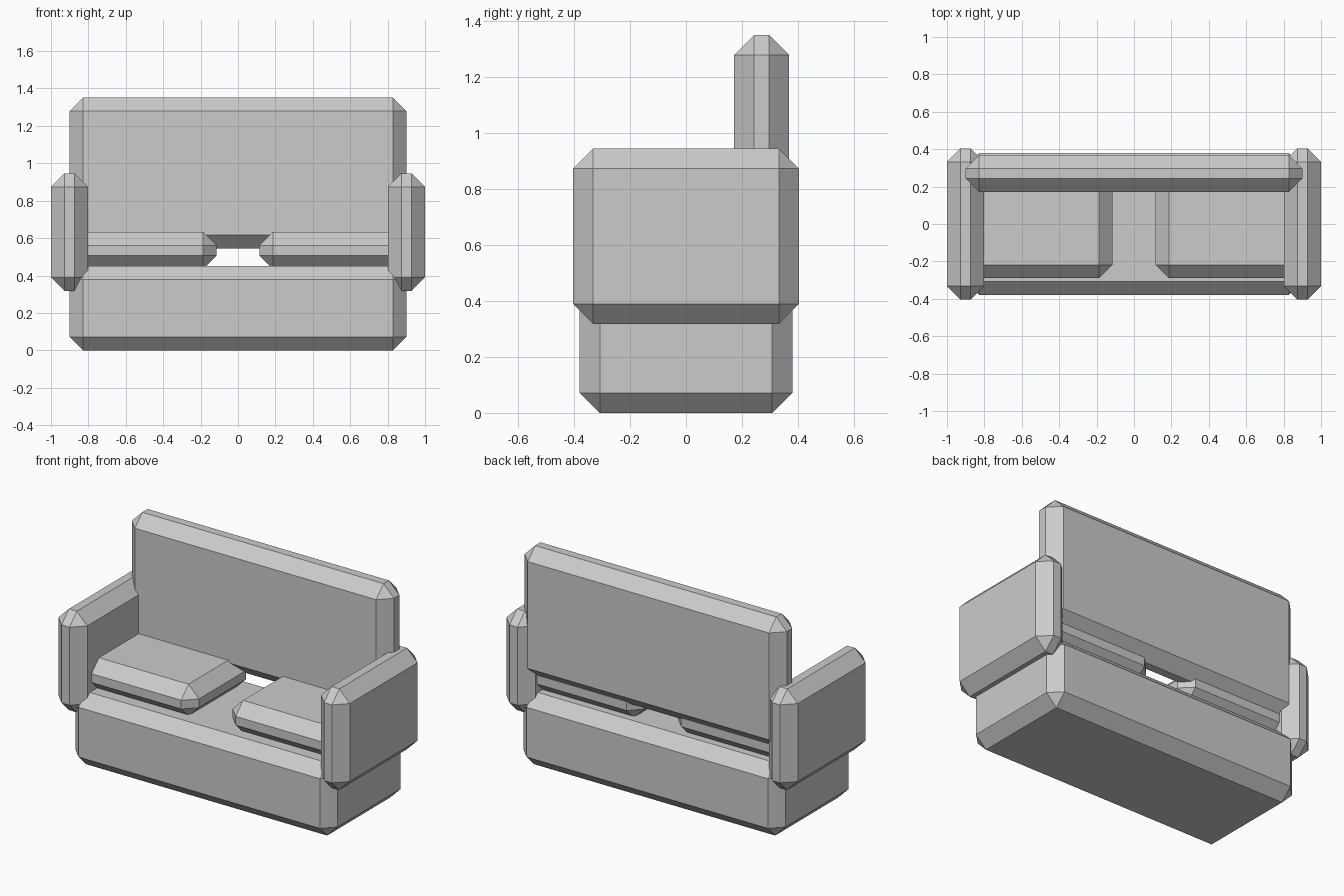
import bpy

default = bpy.data.objects.get("Cube")
if default:
    bpy.data.objects.remove(default, do_unlink=True)

# Single upholstery colour
COLOR = (0.6, 0.6, 0.6, 1.0)
fabric = bpy.data.materials.new("grey_fabric")
fabric.use_nodes = True
fabric.diffuse_color = COLOR
fabric.node_tree.nodes["Principled BSDF"].inputs["Base Color"].default_value = COLOR

CHAMFER = 0.072


def padded_box(name, low, high):
    """Box between two corners with a flat chamfer on every edge."""
    bpy.ops.mesh.primitive_cube_add(
        size=1, location=[(a + b) / 2 for a, b in zip(low, high)])
    obj = bpy.context.object
    obj.name = name
    obj.scale = [b - a for a, b in zip(low, high)]
    bpy.ops.object.transform_apply(location=False, rotation=False, scale=True)
    bevel = obj.modifiers.new("chamfer", 'BEVEL')
    bevel.width = CHAMFER
    bevel.segments = 1
    bevel.limit_method = 'NONE'
    obj.data.materials.append(fabric)
    return obj


def padded_pair(name, low, high):
    """The left box and its mirror image on the right."""
    padded_box("left_" + name, low, high)
    padded_box("right_" + name, (-high[0], low[1], low[2]), (-low[0], high[1], high[2]))


# Base and backrest
padded_box("seat_base", (-0.9, -0.38, 0), (0.9, 0.38, 0.452))
padded_box("backrest", (-0.9, 0.172, 0.545), (0.9, 0.369, 1.352))

# Armrests and seat cushions
padded_pair("armrest", (0.802, -0.404, 0.318), (1.0, 0.404, 0.946))
padded_pair("seat_cushion", (0.115, -0.29, 0.435), (0.89, 0.315, 0.633))
